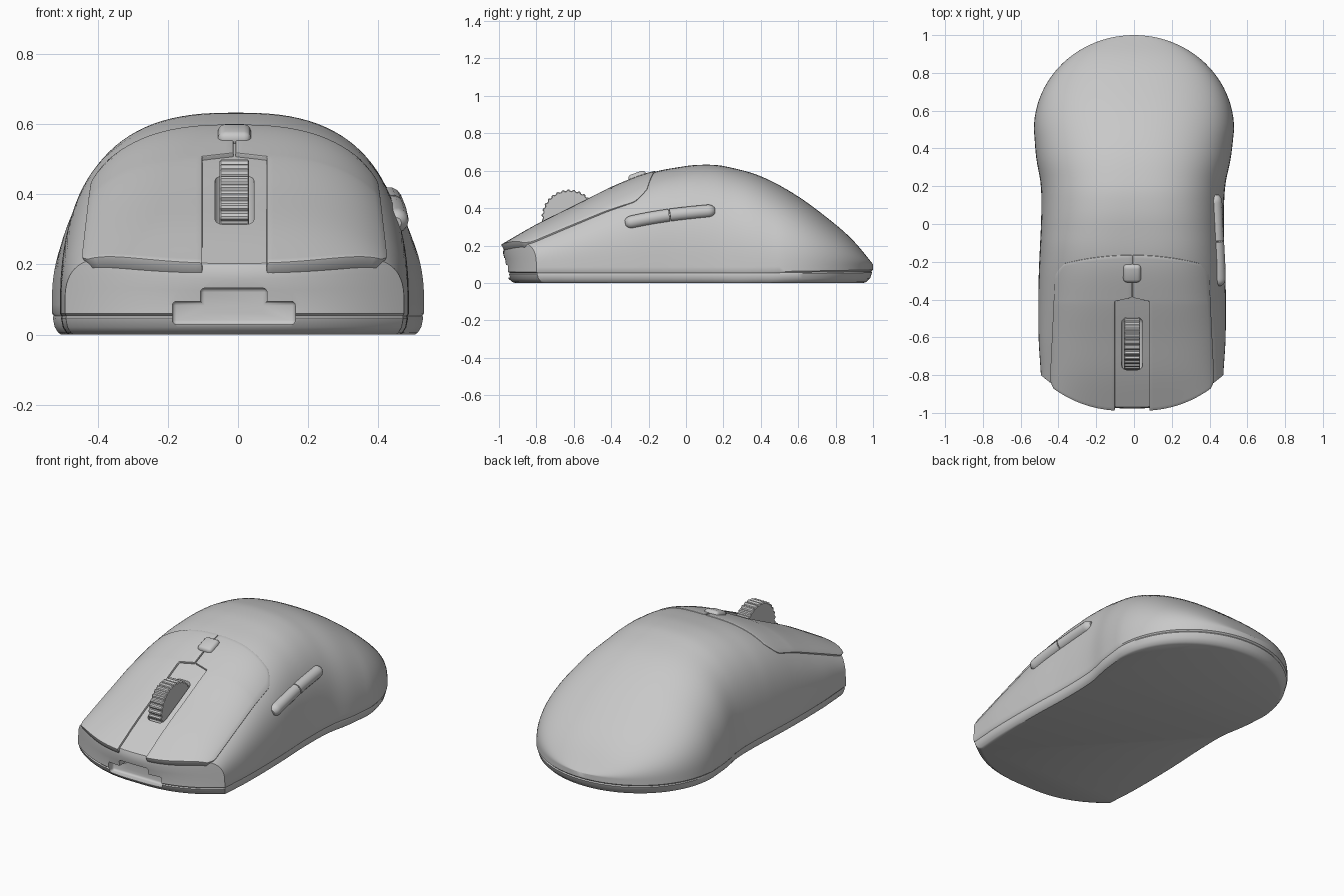
import bpy, bmesh, math
from mathutils import Vector

if "Cube" in bpy.data.objects:
    bpy.data.objects.remove(bpy.data.objects["Cube"])

grey = bpy.data.materials.new("matte_grey")
grey.use_nodes = True
grey.diffuse_color = (0.58, 0.58, 0.58, 1)
grey.node_tree.nodes["Principled BSDF"].inputs["Base Color"].default_value = (0.58, 0.58, 0.58, 1)


# Shape rules shared by all parts
def smooth_curve(pts, y):
    """Cubic interpolation through (y, value) points."""
    y = min(max(y, pts[0][0]), pts[-1][0])
    i = next(k for k in range(len(pts) - 1) if y <= pts[k + 1][0])

    def slope(k):
        a, b = pts[max(k - 1, 0)], pts[min(k + 1, len(pts) - 1)]
        return (b[1] - a[1]) / (b[0] - a[0])
    (y0, v0), (y1, v1) = pts[i], pts[i + 1]
    d = y1 - y0
    t = (y - y0) / d
    return (v0 * (1 + 2 * t) * (1 - t) ** 2 + v1 * t * t * (3 - 2 * t)
            + d * (slope(i) * t * (1 - t) ** 2 - slope(i + 1) * t * t * (1 - t)))


SPINE = [(-1, .185), (-.8, .3), (-.6, .4), (-.4, .5), (-.2, .585), (0, .625), (.1, .632),
         (.2, .625), (.4, .57), (.6, .462), (.8, .312), (.9, .22), (1, .1)]
WAIST = [(-1, .475), (-.8, .483), (-.6, .495), (-.3, .495), (0, .484), (.2, .488), (.35, .515), (.5, .53)]


def ramp(y, a, b):
    return min(max((y - a) / (b - a), 0), 1)


def half_width(y):
    if y > .5:
        return .53 * math.sqrt(max(0, 1 - ((y - .5) / .5) ** 2))
    return smooth_curve(WAIST, y)


def rim(y):
    return .085 + .015 * ramp(y, .4, 1)


def power(y):
    return 2.8 - .5 * ramp(y, -.1, .5)


def shift(y):
    return -.01 * (1 - ramp(y, -.1, .5))


def height(x, y):
    s = min(abs(x - shift(y)) / max(half_width(y), 1e-6), 1)
    n = power(y)
    return rim(y) + (smooth_curve(SPINE, y) - rim(y)) * (1 - s ** n) ** (1 / n)


def side_x(y, z):
    n = power(y)
    r = (z - rim(y)) / (smooth_curve(SPINE, y) - rim(y))
    return shift(y) + half_width(y) * (1 - r ** n) ** (1 / n)


# Object helpers
def new_object(name, bm):
    mesh = bpy.data.meshes.new(name)
    bmesh.ops.recalc_face_normals(bm, faces=bm.faces)
    bm.to_mesh(mesh)
    bm.free()
    obj = bpy.data.objects.new(name, mesh)
    bpy.context.collection.objects.link(obj)
    return obj


def finish(obj, angle=40):
    """Apply modifiers, shade and colour."""
    bpy.ops.object.select_all(action='DESELECT')
    obj.select_set(True)
    bpy.context.view_layer.objects.active = obj
    bpy.ops.object.convert(target='MESH')
    bpy.ops.object.shade_smooth_by_angle(angle=math.radians(angle))
    obj.data.materials.clear()
    obj.data.materials.append(grey)


def bevel(obj, width, segments=3):
    mod = obj.modifiers.new("bevel", 'BEVEL')
    mod.width, mod.segments = width, segments
    mod.limit_method, mod.angle_limit = 'ANGLE', math.radians(50)


def box(name, center, size, round_by):
    bm = bmesh.new()
    bmesh.ops.create_cube(bm, size=1)
    bmesh.ops.scale(bm, vec=size, verts=bm.verts)
    obj = new_object(name, bm)
    obj.location = center
    bevel(obj, round_by)
    return obj


def grid(bm, rows):
    rows = [[bm.verts.new(p) for p in row] for row in rows]
    for a, b in zip(rows, rows[1:]):
        for k in range(len(a) - 1):
            bm.faces.new((a[k], a[k + 1], b[k + 1], b[k]))


# Body: domed top lofted front to back, with the nose dropping to the rim
SEG = 56
stations = [(.5 + .5 * math.sin(math.pi / 2 * (1 - i / 24)), 1, 0) for i in range(24)]
stations += [(.5 - 1.47 * i / 48, 1, 0) for i in range(49)]
stations += [(-.97, f, d) for f, d in ((.88, -.006), (.65, -.008), (.35, 0), (0, .008))]
rows = []
for yc, drop, nudge in stations:
    row = []
    for k in range(SEG + 1):
        a = math.pi * (k / SEG - .5)
        s = math.copysign(abs(math.sin(a)) ** (2 / power(yc)), a)
        bend = .17 * ramp(yc, -.3, -.97) ** 2 * abs(s) ** 2.5
        y = yc + bend + nudge * (1 - abs(s))
        x = shift(y) + s * half_width(y)
        z = rim(y) + (height(x, y) - rim(y)) * drop
        row.append((x, y, z))
    rows.append(row)
bm = bmesh.new()
grid(bm, rows)
bmesh.ops.remove_doubles(bm, verts=bm.verts, dist=.0004)
# Lower wall with a seam groove, closed by a flat sole
edges = [e for e in bm.edges if e.is_boundary]
base = {v: v.co.copy() for e in edges for v in e.verts}
for scale, level in ((1, .7), (.991, .62), (.995, .55), (.985, .25), (.965, .06), (.95, 0)):
    out = bmesh.ops.extrude_edge_only(bm, edges=edges)["geom"]
    edges = [g for g in out if isinstance(g, bmesh.types.BMEdge)]
    fresh = [g for g in out if isinstance(g, bmesh.types.BMVert)]
    moved = {}
    for v in fresh:
        src = min(base, key=lambda b: (b.co - v.co).length_squared)
        moved[v] = base[src]
    for v, c in moved.items():
        v.co = Vector((c.x * scale, c.y * scale, c.z * level))
    base = moved
bmesh.ops.contextual_create(bm, geom=edges)
body = new_object("body_shell", bm)

# Wheel slot and front socket
cutters = [box("wheel_slot_cutter", (-.01, -.635, .45), (.112, .28, .34), .03),
           box("socket_cutter", (-.012, -.97, .062), (.35, .13, .066), .012),
           box("socket_tab_cutter", (-.012, -.97, .09), (.19, .13, .085), .012)]
for cutter in cutters:
    cutter.hide_render = True
    mod = body.modifiers.new("cut", 'BOOLEAN')
    mod.operation, mod.object = 'DIFFERENCE', cutter
finish(body, 35)
for cutter in cutters:
    bpy.data.objects.remove(cutter)

# Main buttons: thin plates following the dome, leaving a centre channel
for name, side in (("right_main_button", -1), ("left_main_button", 1)):
    steps = [i / 44 for i in range(45)]
    rows = []
    for t in steps:
        inner = .003 if t < .28 else .092
        outer = (.408 + .03 * t - .05 * (1 - ramp(t, 0, .1)) ** 2
                 - .02 * ramp(t, .93, 1) ** 2)
        row = []
        for k in range(19):
            x = inner + (outer - inner) * k / 18
            back = -.165 - .06 * (x / .42) ** 2
            front = -.992 + .17 * (x / .48) ** 2.5
            y = back + (front - back) * t
            px = -.01 + side * x
            row.append((px, y, height(px, y) + .004 + .01 * ramp(t, 0, .3)))
        rows.append(row)
    bm = bmesh.new()
    grid(bm, rows)
    plate = new_object(name, bm)
    if plate.data.polygons[0].normal.z < 0:
        plate.data.flip_normals()
    solid = plate.modifiers.new("thickness", 'SOLIDIFY')
    solid.thickness, solid.offset = .045, -1
    bevel(plate, .008, 2)
    finish(plate)

# Scroll wheel with ribs
bm = bmesh.new()
bmesh.ops.create_cone(bm, cap_ends=True, segments=120, radius1=.14, radius2=.14, depth=.084)
for v in bm.verts:
    if int((math.atan2(v.co.y, v.co.x) + math.pi + .01) / (math.tau / 120)) % 4 < 2:
        v.co.xy *= 1.05
wheel = new_object("scroll_wheel", bm)
wheel.location = (-.01, -.625, .352)
wheel.rotation_euler.y = math.pi / 2
bevel(wheel, .004, 1)
finish(wheel, 30)

# Small button behind the wheel
small = box("small_top_button", (-.01, -.26, height(-.01, -.26) + .004), (.094, .1, .045), .02)
small.rotation_euler.x = .33
finish(small)

# Thumb buttons: two rounded bars hugging the left flank
BAR = [(-.325, .318), (-.2, .343), (-.05, .366), (.155, .387)]
for name, start, end in (("front_thumb_button", -.325, -.092), ("rear_thumb_button", -.086, .155)):
    curve = bpy.data.curves.new(name, 'CURVE')
    curve.dimensions, curve.use_fill_caps = '3D', True
    curve.bevel_depth, curve.bevel_resolution = .036, 5
    spline = curve.splines.new('POLY')
    spline.points.add(24)
    for i, p in enumerate(spline.points):
        y = start + (end - start) * i / 24
        z = smooth_curve(BAR, y)
        tip = min(y - BAR[0][0], BAR[-1][0] - y) + .004
        p.radius = math.sqrt(1 - (1 - ramp(tip, 0, .04)) ** 2)
        p.co = (side_x(y, z) - .006, y, z, 1)
    bar = bpy.data.objects.new(name, curve)
    bpy.context.collection.objects.link(bar)
    finish(bar)
